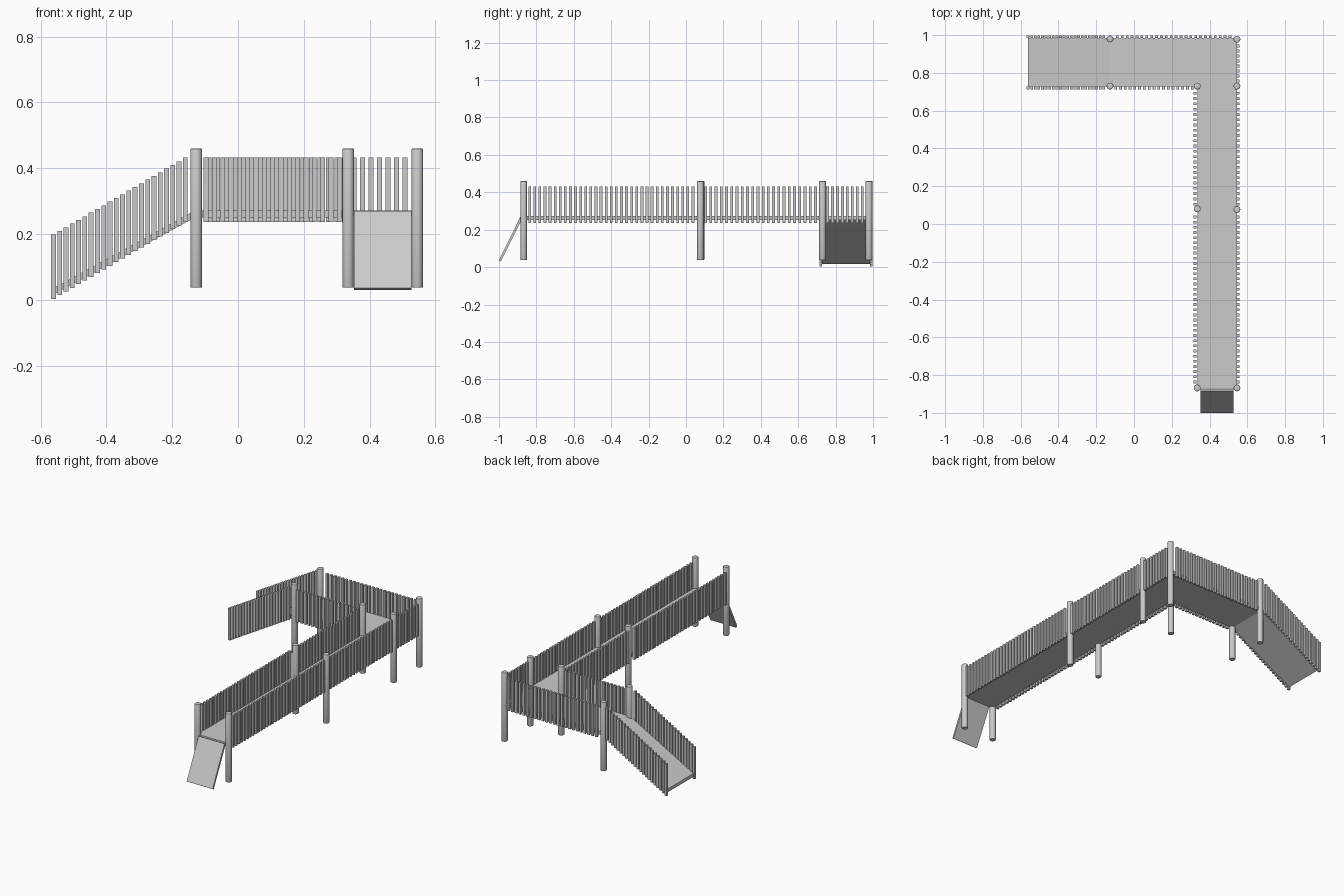
import bpy, bmesh
from mathutils import Vector

if "Cube" in bpy.data.objects:
    bpy.data.objects.remove(bpy.data.objects["Cube"])


def make_object(name, bm):
    bmesh.ops.recalc_face_normals(bm, faces=bm.faces)
    me = bpy.data.meshes.new(name)
    bm.to_mesh(me)
    bm.free()
    ob = bpy.data.objects.new(name, me)
    bpy.context.collection.objects.link(ob)
    return ob


def prism(name, pts, offset):
    """Solid made by sweeping a polygon along an offset."""
    bm = bmesh.new()
    face = bm.faces.new([bm.verts.new(p) for p in pts])
    ext = bmesh.ops.extrude_face_region(bm, geom=[face], use_keep_orig=True)
    moved = [v for v in ext["geom"] if isinstance(v, bmesh.types.BMVert)]
    bmesh.ops.translate(bm, verts=moved, vec=Vector(offset))
    return make_object(name, bm)


def slats(name, start, end, count, size=0.0145, height=0.195):
    """Row of upright slats; start and end are the first and last foot."""
    bm = bmesh.new()
    a, b = Vector(start), Vector(end)
    for i in range(count):
        p = a.lerp(b, i / (count - 1)) + Vector((0, 0, height / 2))
        vs = bmesh.ops.create_cube(bm, size=1)["verts"]
        bmesh.ops.scale(bm, verts=vs, vec=(size, size, height))
        bmesh.ops.translate(bm, verts=vs, vec=p)
    return make_object(name, bm)


def post(name, x, y, z0=0.037, z1=0.46, r=0.018):
    bm = bmesh.new()
    vs = bmesh.ops.create_cone(bm, cap_ends=True, segments=20, radius1=r,
                               radius2=r, depth=z1 - z0)["verts"]
    bmesh.ops.translate(bm, verts=vs, vec=(x, y, (z0 + z1) / 2))
    rims = [e for e in bm.edges if abs(e.verts[0].co.z - e.verts[1].co.z) < 1e-5]
    bmesh.ops.bevel(bm, geom=rims, offset=0.004, segments=2, affect='EDGES', profile=0.5)
    ob = make_object(name, bm)
    bpy.context.view_layer.objects.active = ob
    ob.select_set(True)
    bpy.ops.object.shade_smooth_by_angle()
    ob.select_set(False)


XL, XR, XE = 0.335, 0.545, -0.13      # walkway sides, ramp joint
YF, YI, YB = -0.872, 0.727, 0.986     # front end, inner corner, back
Z0, Z1 = 0.251, 0.272                 # deck underside and top
FOOT = 0.237

# L-shaped deck
prism("deck", [(XL, YF, Z0), (XR, YF, Z0), (XR, YB, Z0), (XE, YB, Z0),
               (XE, YI, Z0), (XL, YI, Z0)], (0, 0, Z1 - Z0))

# Long side ramp and steep front ramp
prism("side_ramp", [(-0.56, YI, 0.036), (XE, YI, Z1), (XE, YI, Z0),
                    (-0.56, YI, 0.016)], (0, YB - YI, 0))
prism("front_ramp", [(0.352, -1.0, 0.036), (0.352, -0.99, 0.03),
                     (0.352, -0.873, 0.264), (0.352, -0.885, 0.27)], (0.176, 0, 0))

# Round posts
for i, (x, y) in enumerate([(XE + 0.003, 0.98), (XE + 0.003, 0.73), (XL, 0.73), (XR, 0.73),
                            (XR, 0.978), (XL, 0.08), (XR, 0.077),
                            (XL, -0.868), (XR, -0.868)]):
    post(f"post_{i + 1}", x, y)

# Slat railings along the long walkway
for side, x in (("left", 0.323), ("right", 0.551)):
    slats(f"{side}_front_rail", (x, -0.836, FOOT), (x, 0.037, FOOT), 33)
    slats(f"{side}_middle_rail", (x, 0.105, FOOT), (x, 0.692, FOOT), 22)
slats("corner_rail", (0.551, 0.757, FOOT), (0.551, 0.942, FOOT), 8)

# Slat railings along the short walkway
slats("inner_rail", (-0.097, 0.72, FOOT), (0.308, 0.72, FOOT), 17)
slats("back_rail", (-0.088, 0.991, FOOT), (0.508, 0.991, FOOT), 24)

# Stepped slat railings down the side ramp
for side, y in (("front", 0.72), ("back", 0.991)):
    slats(f"ramp_{side}_rail", (-0.561, y, 0.003), (-0.16, y, FOOT), 22)
